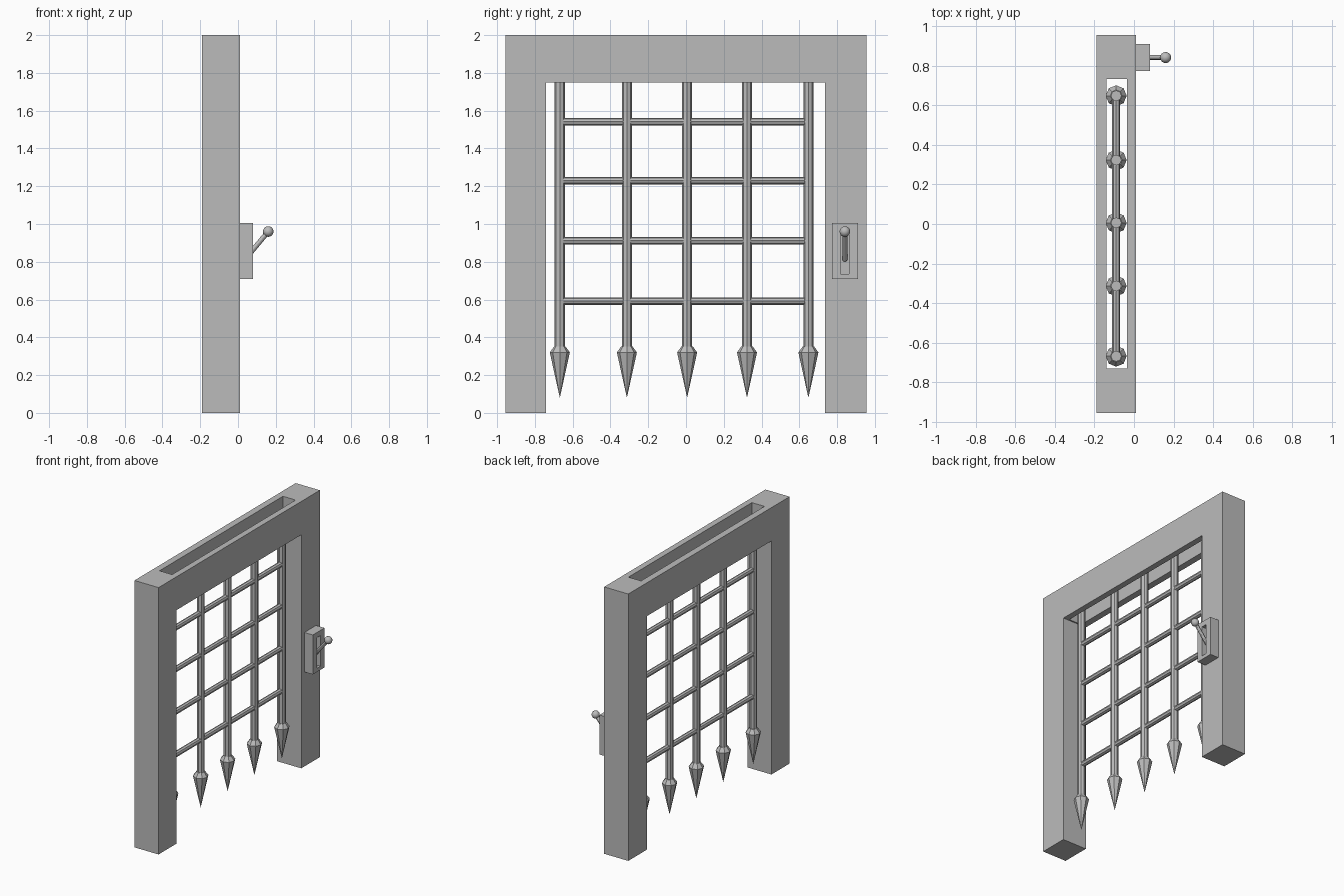
import bpy, bmesh
from mathutils import Vector

cube = bpy.data.objects.get("Cube")
if cube:
    bpy.data.objects.remove(cube, do_unlink=True)

GREY = bpy.data.materials.new("plain grey")
GREY.use_nodes = True
COLOUR = (0.5, 0.5, 0.5, 1)
GREY.diffuse_color = COLOUR
for node in GREY.node_tree.nodes:
    if node.type == "BSDF_PRINCIPLED":
        node.inputs["Base Color"].default_value = COLOUR


def finish(name, bm):
    bmesh.ops.recalc_face_normals(bm, faces=bm.faces)
    mesh = bpy.data.meshes.new(name)
    bm.to_mesh(mesh)
    bm.free()
    mesh.materials.append(GREY)
    obj = bpy.data.objects.new(name, mesh)
    bpy.context.collection.objects.link(obj)
    return obj


def box(name, low, high):
    bm = bmesh.new()
    bmesh.ops.create_cube(bm, size=1)
    low, high = Vector(low), Vector(high)
    for v in bm.verts:
        v.co = (low + high) / 2 + v.co * (high - low)
    return finish(name, bm)


def rod(name, start, end, radius, end_radius=None, sides=8):
    start, end = Vector(start), Vector(end)
    axis = end - start
    bm = bmesh.new()
    bmesh.ops.create_cone(bm, cap_ends=True, segments=sides, radius1=radius,
                          radius2=radius if end_radius is None else end_radius,
                          depth=axis.length)
    bm.transform(axis.to_track_quat("Z", "Y").to_matrix().to_4x4())
    bmesh.ops.translate(bm, verts=bm.verts, vec=(start + end) / 2)
    return finish(name, bm)


def cut(target, low, high):
    cutter = box(target.name + "_cutter", low, high)
    cutter.hide_render = True
    cutter.hide_set(True)
    mod = target.modifiers.new("opening", "BOOLEAN")
    mod.operation = "DIFFERENCE"
    mod.solver = "EXACT"
    mod.object = cutter
    bpy.context.view_layer.objects.active = target
    bpy.ops.object.modifier_apply(modifier=mod.name)
    bpy.data.objects.remove(cutter, do_unlink=True)


# Gate frame: a solid arch with a slot through the lintel
frame = box("gate_frame", (-0.19, -0.955, 0), (0.01, 0.955, 2))
cut(frame, (-0.5, -0.74, -0.5), (0.5, 0.735, 1.75))
cut(frame, (-0.14, -0.73, 1.5), (-0.035, 0.732, 2.5))

# Portcullis: spiked uprights and crossbars
GATE_X = -0.09
bars = (-0.668, -0.313, 0.006, 0.323, 0.648)
for y in bars:
    rod("upright_bar", (GATE_X, y, 0.33), (GATE_X, y, 1.84), 0.027)
    rod("spike_collar", (GATE_X, y, 0.32), (GATE_X, y, 0.352), 0.053, 0.03)
    rod("spike_point", (GATE_X, y, 0.32), (GATE_X, y, 0.08), 0.053, 0)
for z in (0.592, 0.912, 1.23, 1.542):
    rod("crossbar", (GATE_X, bars[0], z), (GATE_X, bars[-1], z), 0.02)

# Lever box with a slot in its face
housing = box("lever_box", (0.01, 0.772, 0.708), (0.08, 0.91, 1.004))
cut(housing, (0.03, 0.819, 0.735), (0.2, 0.863, 0.965))

# Lever handle and knob
lever = rod("lever_handle", (0.035, 0.841, 0.81), (0.16, 0.841, 0.96), 0.013, sides=12)
bm = bmesh.new()
bmesh.ops.create_uvsphere(bm, u_segments=16, v_segments=10, radius=0.028)
bmesh.ops.translate(bm, verts=bm.verts, vec=(0.16, 0.841, 0.96))
knob = finish("lever_knob", bm)
for obj in (lever, knob):
    bpy.ops.object.select_all(action="DESELECT")
    obj.select_set(True)
    bpy.context.view_layer.objects.active = obj
    bpy.ops.object.shade_smooth_by_angle()
